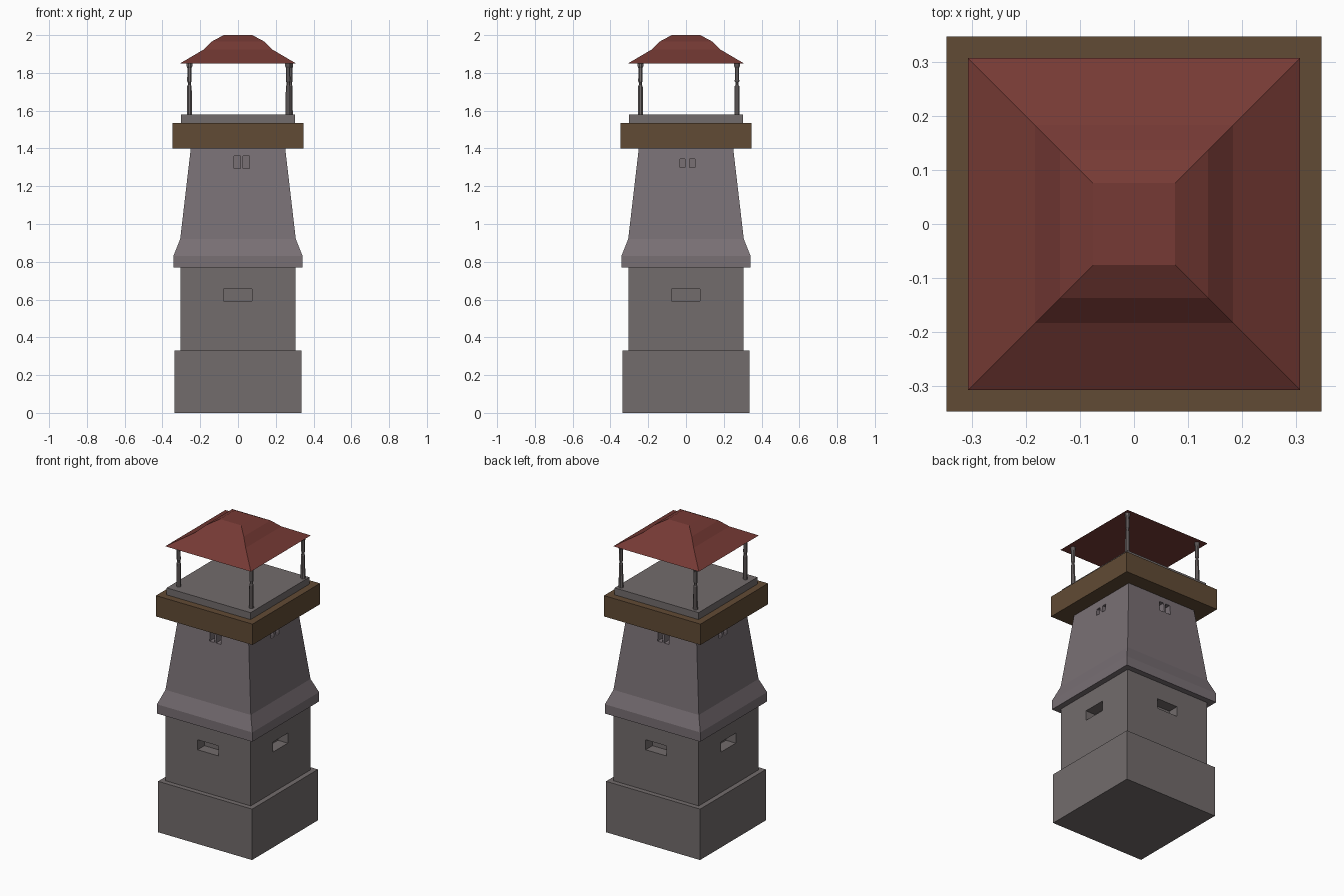
import bpy, bmesh, math
from mathutils import Matrix, Vector

if "Cube" in bpy.data.objects:
    bpy.data.objects.remove(bpy.data.objects["Cube"])


def material(name, rgb):
    m = bpy.data.materials.new(name)
    m.diffuse_color = (*rgb, 1)
    m.use_nodes = True
    m.node_tree.nodes["Principled BSDF"].inputs["Base Color"].default_value = m.diffuse_color
    return m


STONE = material("stone", (0.17, 0.15, 0.15))
PLASTER = material("plaster", (0.19, 0.16, 0.175))
WOOD = material("wood", (0.12, 0.07, 0.035))
TILE = material("tile", (0.18, 0.042, 0.035))


def finish(name, bm, mat=None):
    bmesh.ops.recalc_face_normals(bm, faces=bm.faces[:])
    me = bpy.data.meshes.new(name)
    bm.to_mesh(me)
    bm.free()
    ob = bpy.data.objects.new(name, me)
    bpy.context.collection.objects.link(ob)
    if mat:
        me.materials.append(mat)
    return ob


def loft(name, profile, mat, sides=4, at=(0, 0)):
    """Stack of rings from (half width, z) pairs, capped at both ends."""
    bm = bmesh.new()
    rings = []
    for r, z in profile:
        rad = r / math.cos(math.pi / sides)
        ring = []
        for i in range(sides):
            a = (i + 0.5) * 2 * math.pi / sides
            ring.append(bm.verts.new((at[0] + rad * math.cos(a), at[1] + rad * math.sin(a), z)))
        rings.append(ring)
    for lo, hi in zip(rings, rings[1:]):
        for i in range(sides):
            j = (i + 1) % sides
            bm.faces.new((lo[i], lo[j], hi[j], hi[i]))
    bm.faces.new(rings[0][::-1])
    bm.faces.new(rings[-1])
    return finish(name, bm, mat)


def cut_openings(target, name, front, side, inner, outer):
    """Recess (u0, u1, z0, z1) openings: front/back pair and left/right pair."""
    bm = bmesh.new()
    for turn in range(4):
        rot = Matrix.Rotation(turn * math.pi / 2, 4, 'Z')
        for u0, u1, z0, z1 in (side if turn % 2 else front):
            size = Vector((u1 - u0, outer - inner, z1 - z0))
            centre = Vector(((u0 + u1) / 2, -(inner + outer) / 2, (z0 + z1) / 2))
            mat = rot @ Matrix.Translation(centre) @ Matrix.Diagonal((*size, 1))
            bmesh.ops.create_cube(bm, size=1, matrix=mat)
    cutter = finish(name, bm)
    cutter.hide_render = True
    cutter.hide_viewport = True
    mod = target.modifiers.new("openings", 'BOOLEAN')
    mod.operation = 'DIFFERENCE'
    mod.solver = 'EXACT'
    mod.object = cutter


# Stone base and lower storey with one wide slot per side
loft("base", [(0.337, 0), (0.337, 0.33)], STONE)
lower = loft("lower_storey", [(0.305, 0.33), (0.305, 0.77)], STONE)
slot = [(-0.076, 0.074, 0.592, 0.657)]
cut_openings(lower, "slot_cutter", slot, slot, 0.235, 0.35)

# Flared upper storey with twin slits per side
upper = loft("upper_storey", [(0.342, 0.77), (0.342, 0.83), (0.306, 0.92), (0.25, 1.40)], PLASTER)
cut_openings(upper, "slit_cutter",
             [(-0.02, 0.013, 1.295, 1.36), (0.026, 0.06, 1.295, 1.36)],
             [(-0.033, -0.004, 1.30, 1.345), (0.019, 0.048, 1.30, 1.345)],
             0.205, 0.35)

# Wooden gallery band and stone floor slab
loft("gallery_band", [(0.346, 1.40), (0.346, 1.535)], WOOD)
loft("gallery_floor", [(0.301, 1.535), (0.301, 1.58)], STONE)

# Corner posts with a notch and a flared cap
post = [(0.013, 1.58), (0.012, 1.73), (0.009, 1.735), (0.009, 1.75),
        (0.012, 1.755), (0.011, 1.825), (0.015, 1.835), (0.015, 1.852)]
spots = {"front_left": (-0.257, -0.241), "front_right": (0.265, -0.241),
         "back_left": (-0.257, 0.27), "back_right": (0.277, 0.27)}
for where, xy in spots.items():
    loft("post_" + where, post, STONE, 8, xy)

# Curved hip roof with a flat top
loft("roof", [(0.307, 1.85), (0.183, 1.923), (0.137, 1.967), (0.076, 2.0)], TILE)
